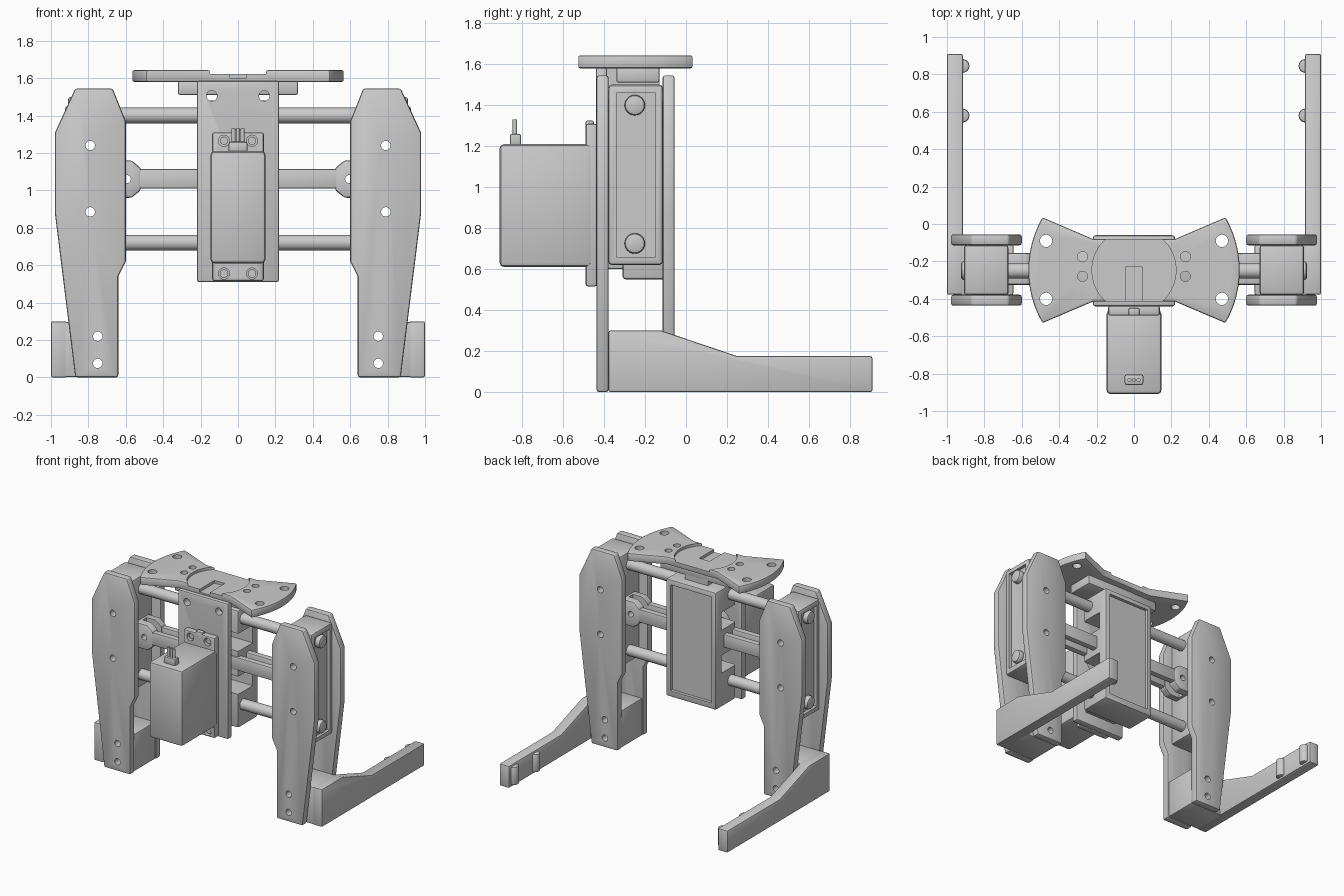
import bpy, bmesh, math
from mathutils import Vector, Matrix

if "Cube" in bpy.data.objects:
    bpy.data.objects.remove(bpy.data.objects["Cube"])

AXES = {'x': (1, 2, 0), 'y': (0, 2, 1), 'z': (0, 1, 2)}


def apply_mod(ob, kind, **settings):
    mod = ob.modifiers.new(kind.title(), kind)
    for key, val in settings.items():
        setattr(mod, key, val)
    bpy.context.view_layer.objects.active = ob
    bpy.ops.object.modifier_apply(modifier=mod.name)


def finish(name, bm, bevel=0, segs=2):
    bmesh.ops.recalc_face_normals(bm, faces=bm.faces)
    me = bpy.data.meshes.new(name)
    bm.to_mesh(me)
    bm.free()
    ob = bpy.data.objects.new(name, me)
    bpy.context.collection.objects.link(ob)
    if bevel:
        apply_mod(ob, 'BEVEL', width=bevel, segments=segs, limit_method='ANGLE', angle_limit=math.radians(35))
    return ob


def prism(name, axis, pts, lo, hi, bevel=0, segs=2):
    """Extrude a 2D outline along an axis."""
    a, b, c = AXES[axis]
    bm = bmesh.new()
    vs = []
    for p in pts:
        co = Vector()
        co[a], co[b], co[c] = p[0], p[1], lo
        vs.append(bm.verts.new(co))
    face = bm.faces.new(vs)
    ext = bmesh.ops.extrude_face_region(bm, geom=[face])
    move = Vector()
    move[c] = hi - lo
    bmesh.ops.translate(bm, vec=move, verts=[v for v in ext['geom'] if isinstance(v, bmesh.types.BMVert)])
    return finish(name, bm, bevel, segs)


def box(name, x, y, z, bevel=0, segs=2):
    return prism(name, 'z', [(x[0], y[0]), (x[1], y[0]), (x[1], y[1]), (x[0], y[1])], z[0], z[1], bevel, segs)


def cyl(name, axis, p, r, lo, hi, n=24, bevel=0):
    pts = [(p[0] + r * math.cos(i * math.tau / n), p[1] + r * math.sin(i * math.tau / n)) for i in range(n)]
    return prism(name, axis, pts, lo, hi, bevel)


def cut(ob, cutter):
    apply_mod(ob, 'BOOLEAN', operation='DIFFERENCE', object=cutter, solver='EXACT')
    bpy.data.objects.remove(cutter)


def drill(ob, axis, points, r, lo=-2, hi=3):
    for p in points:
        cut(ob, cyl('cutter', axis, p, r, lo, hi))


def span(s, a, b):
    return tuple(sorted((s * a, s * b)))


PLATE = [(.64, 0), (.87, 0), (.978, .87), (.978, 1.31), (.87, 1.545),
         (.67, 1.545), (.6, 1.37), (.6, .62), (.64, .54)]
FINGER = [(-.378, 0), (.91, 0), (.91, .175), (.25, .175), (-.12, .3), (-.378, .3)]
PLATE_HOLES = [(.79, 1.24), (.79, .885), (.75, .22), (.75, .075)]

for s, side in ((1, 'right'), (-1, 'left')):
    # Pair of jaw plates
    for part, y0, y1 in (('front', -.437, -.378), ('back', -.114, -.055)):
        ob = prism(f'{side}_{part}_jaw_plate', 'y', [(s * x, z) for x, z in PLATE], y0, y1, .012)
        drill(ob, 'y', [(s * x, z) for x, z in PLATE_HOLES], .025)

    # Carriage between the plates with a recessed outer face
    ob = box(f'{side}_carriage', span(s, .67, .91), (-.38, -.112), (.62, 1.5), .018)
    cut(ob, box('cutter', span(s, .885, 1.0), (-.34, -.15), (.66, 1.46)))
    drill(ob, 'y', [(s * .79, 1.24), (s * .79, .885)], .025)

    # Rod end caps
    for z in (1.4, .725):
        cyl(f'{side}_rod_cap', 'x', (-.25, z), .05, *span(s, .87, .925), bevel=.015)

    # Rack bracket and twin racks
    tip = [(.52, 1.0), (.57, .96), (.7, .96), (.7, 1.16), (.57, 1.16), (.52, 1.12)]
    ob = prism(f'{side}_rack_bracket', 'y', [(s * x, z) for x, z in tip], -.325, -.155, .012)
    cut(ob, box('cutter', span(s, .5, .65), (-.265, -.215), (.9, 1.2)))
    drill(ob, 'y', [(s * .595, 1.06)], .022)
    for y in (-.295, -.185):
        box(f'{side}_rack', span(s, .1, .56), (y - .025, y + .025), (1.01, 1.115), .01)

    # Gripping finger with foot block between the plates
    prism(f'{side}_finger', 'x', FINGER, *span(s, .915, 1.0), .01)
    ob = box(f'{side}_finger_foot', span(s, .645, .93), (-.378, -.112), (.003, .297), .008)
    drill(ob, 'y', [(s * .75, .22), (s * .75, .075)], .025)
    for y in (.58, .845):
        cyl(f'{side}_grip_rib', 'z', (s * .917, y), .037, .015, .16, bevel=.01)

# Guide rods
for z in (1.4, .72):
    cyl('guide_rod', 'x', (-.25, z), .042, -.88, .88)

# Central front plate
ob = box('front_plate', (-.22, .22), (-.44, -.385), (.51, 1.585), .012)
drill(ob, 'y', [(-.14, 1.505), (.14, 1.505)], .028)

# Central rear housing with recessed back panel
ob = box('rear_housing', (-.22, .22), (-.31, -.06), (.55, 1.48), .015)
cut(ob, box('cutter', (-.18, .18), (-.085, 0), (.6, 1.44)))
cut(ob, box('cutter', (-.3, .3), (-.4, -.13), (.82, .96)))
cut(ob, box('cutter', (-.3, .3), (-.4, -.13), (1.16, 1.3)))

# Gear housing and spacers joining the plate to the housing
cyl('gear_housing', 'y', (0, 1.06), .13, -.4, -.29)
for z in (.6, 1.36):
    box('spacer', (-.14, .14), (-.4, -.3), (z, z + .08), .008)

# Mount under the top flange
box('flange_mount', (-.32, .32), (-.34, -.13), (1.51, 1.585), .01)
box('mount_post', (-.1, .1), (-.4, -.13), (1.44, 1.585))

# Butterfly-shaped top flange
half = [(.565 * math.cos(a), -.247 + .565 * math.sin(a))
        for a in (math.radians(-30 + 5 * i) for i in range(13))]
outline = [(.22, -.415)] + half + [(.22, -.08)]
outline += [(-x, y) for x, y in reversed(outline)]
ob = prism('top_flange', 'z', outline, 1.58, 1.643, .01)
cut(ob, cyl('cutter', 'z', (0, -.247), .225, 1.622, 1.8, n=40))
cut(ob, box('cutter', (-.045, .045), (-.6, -.23), (1.6, 1.8)))
for s in (1, -1):
    drill(ob, 'z', [(s * .47, -.09), (s * .47, -.4)], .033)
    drill(ob, 'z', [(s * .275, -.175), (s * .275, -.28)], .027)

# Motor with mounting flange
box('motor_body', (-.147, .147), (-.91, -.46), (.61, 1.21), .022)
ob = box('motor_flange', (-.138, .138), (-.49, -.435), (.515, 1.31), .012)
drill(ob, 'y', [(s * .075, z) for s in (1, -1) for z in (.555, 1.265)], .03, lo=-.6, hi=-.3)
for s in (1, -1):
    for z in (.555, 1.265):
        cyl('flange_screw', 'y', (s * .075, z), .022, -.475, -.43, n=16)
box('flange_rib', (-.03, .03), (-.49, -.45), (1.2, 1.325), .008)

# Cable socket and wires
box('cable_socket', (-.05, .05), (-.86, -.805), (1.2, 1.26), .01)
for x in (-.024, 0, .024):
    cyl('cable_wire', 'z', (x, -.835), .011, 1.25, 1.33, n=12)

# Smooth shading with sharp edges kept
bpy.ops.object.select_all(action='SELECT')
bpy.ops.object.shade_smooth_by_angle(angle=math.radians(35))
